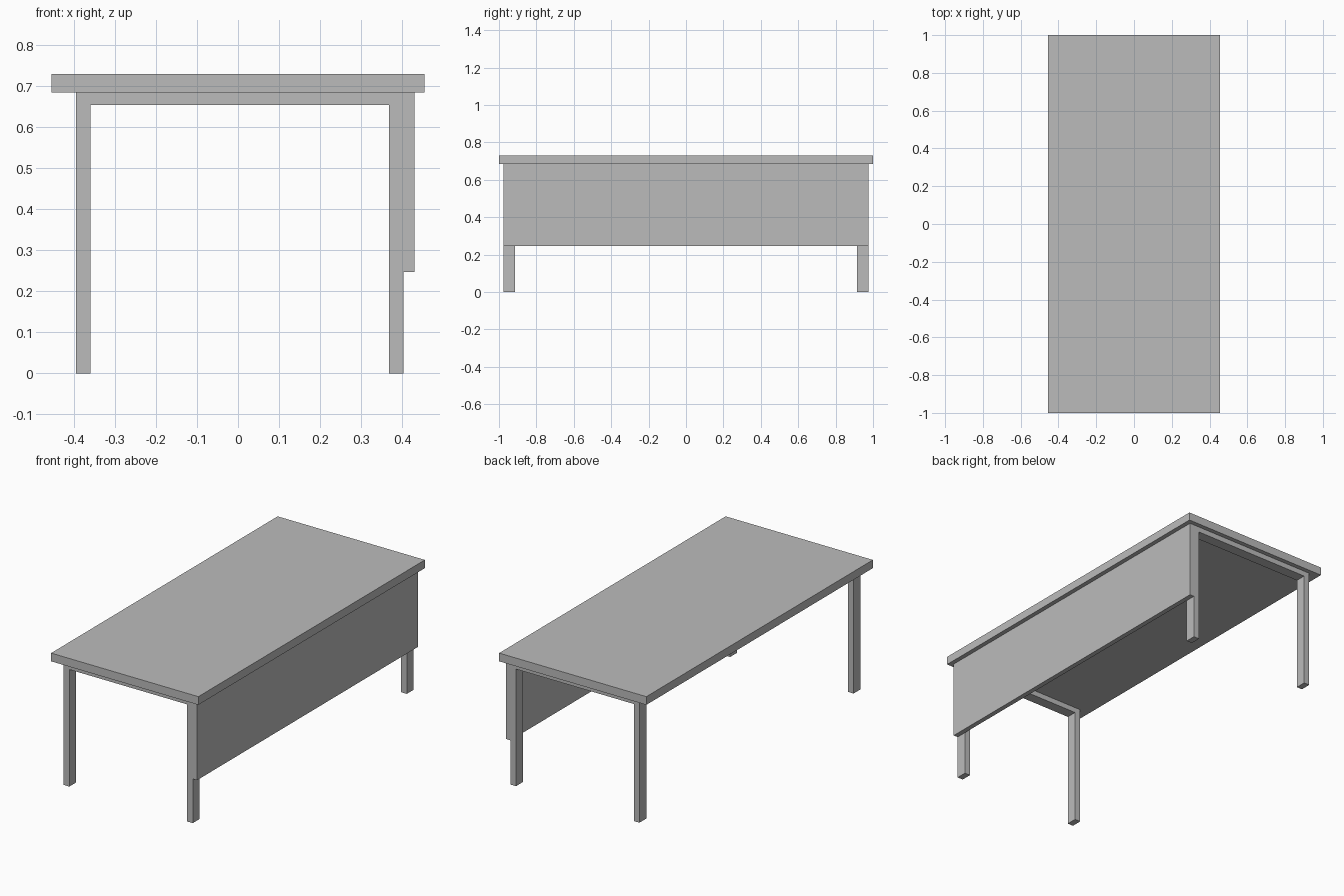
import bpy
import bmesh

cube = bpy.data.objects.get("Cube")
if cube:
    bpy.data.objects.remove(cube, do_unlink=True)

grey = bpy.data.materials.new("plain_grey")
grey.use_nodes = True
colour = (0.5, 0.5, 0.5, 1)
grey.diffuse_color = colour
grey.node_tree.nodes["Principled BSDF"].inputs["Base Color"].default_value = colour


def extrude_profile(name, points, y0, y1):
    """Extrude an outline in the xz plane from y0 to y1."""
    bm = bmesh.new()
    face = bm.faces.new([bm.verts.new((x, y0, z)) for x, z in points])
    result = bmesh.ops.extrude_face_region(bm, geom=[face])
    verts = [g for g in result["geom"] if isinstance(g, bmesh.types.BMVert)]
    bmesh.ops.translate(bm, verts=verts, vec=(0, y1 - y0, 0))
    bmesh.ops.recalc_face_normals(bm, faces=bm.faces)
    mesh = bpy.data.meshes.new(name)
    bm.to_mesh(mesh)
    bm.free()
    mesh.materials.append(grey)
    obj = bpy.data.objects.new(name, mesh)
    bpy.context.collection.objects.link(obj)
    return obj


def rectangle(x0, x1, z0, z1):
    return [(x0, z0), (x1, z0), (x1, z1), (x0, z1)]


TOP, UNDER, RAIL = 0.73, 0.684, 0.654
LEFT, RIGHT, LEG = 0.403, -0.395, 0.035
END, DEPTH = 0.975, 0.06

# Table top
extrude_profile("table_top", rectangle(-0.455, 0.455, UNDER, TOP), -1, 1)

# Leg frames: two legs joined by a rail, one frame at each end
frame = [(RIGHT, 0), (RIGHT + LEG, 0), (RIGHT + LEG, RAIL), (LEFT - LEG, RAIL),
         (LEFT - LEG, 0), (LEFT, 0), (LEFT, UNDER), (RIGHT, UNDER)]
extrude_profile("front_leg_frame", frame, -END, -END + DEPTH)
extrude_profile("back_leg_frame", frame, END - DEPTH, END)

# Modesty panel along the left side
extrude_profile("modesty_panel", rectangle(LEFT, 0.43, 0.247, UNDER), -END, END)
